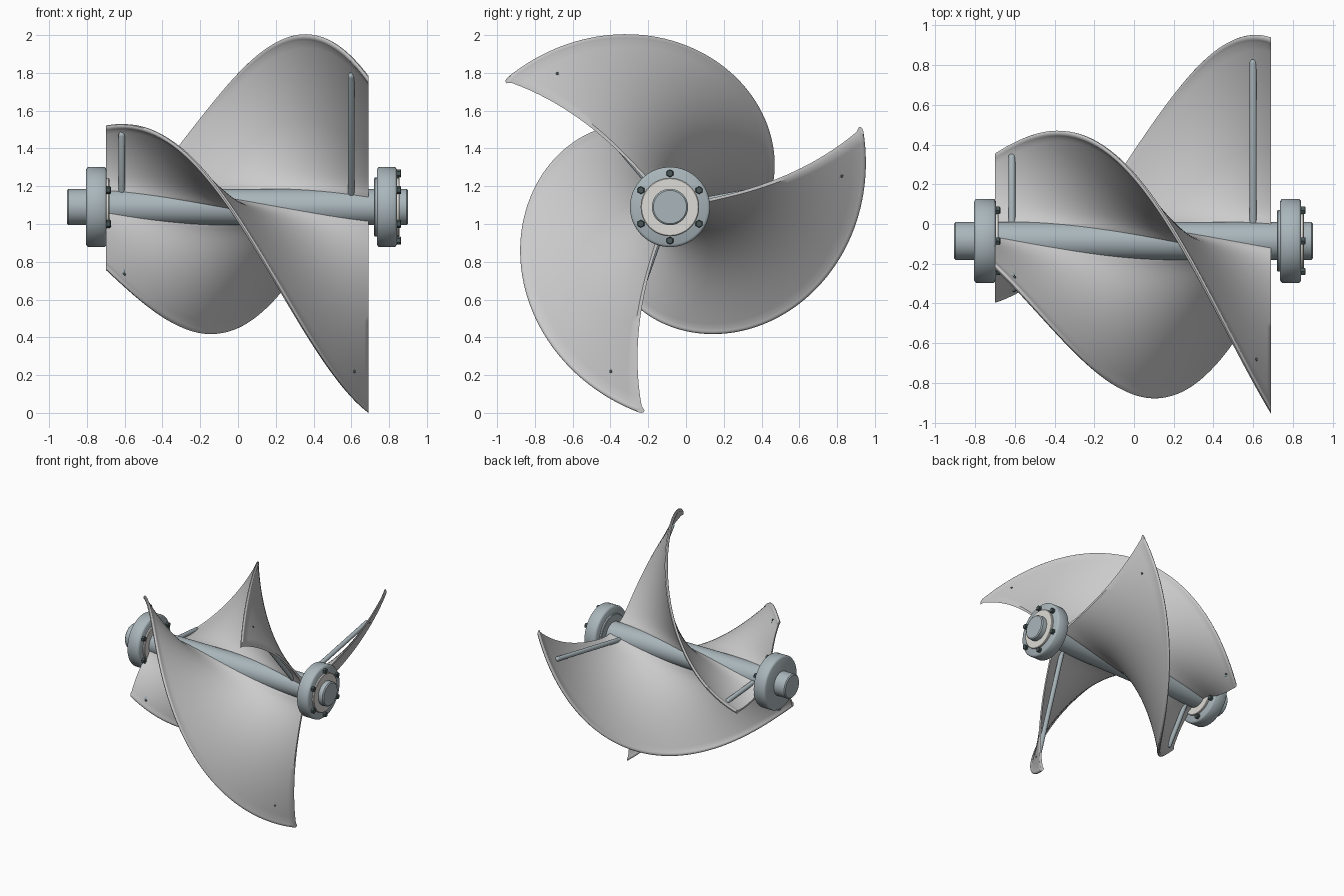
import bpy, bmesh, math
from mathutils import Vector

if "Cube" in bpy.data.objects:
    bpy.data.objects.remove(bpy.data.objects["Cube"])

CY, CZ = -0.085, 1.09          # shaft axis runs along x through this point
X0, X1 = -0.70, 0.69           # axial extent of the blades
TWIST = math.radians(154.6)


def material(name, rgb):
    m = bpy.data.materials.new(name)
    m.diffuse_color = (*rgb, 1)
    m.use_nodes = True
    m.node_tree.nodes["Principled BSDF"].inputs["Base Color"].default_value = m.diffuse_color
    return m


BLADE = material("pale_metal", (0.74, 0.75, 0.72))
STEEL = material("blue_steel", (0.40, 0.47, 0.50))
DARK = material("dark_steel", (0.07, 0.10, 0.10))
SEAL = material("seal_grey", (0.72, 0.71, 0.67))


def polar(x, r, a):
    return Vector((x, CY + r * math.cos(a), CZ + r * math.sin(a)))


def finish(bm, name, mat, angle=35):
    bmesh.ops.recalc_face_normals(bm, faces=bm.faces)
    me = bpy.data.meshes.new(name)
    bm.to_mesh(me)
    bm.free()
    ob = bpy.data.objects.new(name, me)
    bpy.context.collection.objects.link(ob)
    me.materials.append(mat)
    bpy.ops.object.select_all(action='DESELECT')
    ob.select_set(True)
    bpy.context.view_layer.objects.active = ob
    bpy.ops.object.shade_smooth_by_angle(angle=math.radians(angle))
    return ob


def skin(bm, loops, closed_ends=True):
    """Bridge equal closed loops of points into a tube."""
    rows = [[bm.verts.new(p) for p in lp] for lp in loops]
    n = len(rows[0])
    for a, b in zip(rows, rows[1:]):
        for i in range(n):
            j = (i + 1) % n
            bm.faces.new((a[i], a[j], b[j], b[i]))
    return rows


def lathe(name, profile, mat, n=64):
    """Turn (x, radius) points round the shaft axis."""
    bm = bmesh.new()
    rows = skin(bm, [[polar(x, r, math.tau * i / n) for i in range(n)] for x, r in profile])
    bm.faces.new(rows[0])
    bm.faces.new(rows[-1])
    return finish(bm, name, mat)


def rod(name, a, b, radius, mat, n=16):
    """Round rod with a softened outer end."""
    d = (b - a).normalized()
    u = d.orthogonal().normalized()
    v = d.cross(u)
    ln = (b - a).length
    prof = [(0, radius), (ln - radius, radius), (ln - radius * .5, radius * .87),
            (ln - radius * .13, radius * .5)]
    bm = bmesh.new()
    rows = skin(bm, [[a + d * t + (u * math.cos(k) + v * math.sin(k)) * r
                      for k in (math.tau * i / n for i in range(n))] for t, r in prof])
    bm.faces.new(rows[0])
    bm.faces.new(rows[-1])
    return finish(bm, name, mat, 50)


def tip(x):
    """Tip radius and angle of the conical helix at x."""
    s = (x - X0) / (X1 - X0)
    return 0.45 + 0.65 * s, math.radians(-12.8) + TWIST * s


def blade(name, phase):
    NX, NR = 72, 26
    bm = bmesh.new()
    loops = []
    for i in range(NX + 1):
        x = X0 + (X1 - X0) * i / NX
        R, th = tip(x)
        rs = [0.06 + (R - 0.035 - 0.06) * (k / NR) ** 1.3 for k in range(NR + 1)]
        rs += [R - 0.024, R - 0.014, R - 0.005, R]
        up, down = [], []
        for r in rs:
            u, e = r / R, R - r
            # thin sheet, filleted root, rolled lip at the rim
            h = 0.006 + 0.026 * math.exp(-max(r - 0.09, 0) / 0.045)
            if e < 0.03:
                h = {0: 0.003, 5: 0.008, 14: 0.011, 24: 0.009}[round(e * 1000)]
            a = th + phase - math.radians(12.5) * (1 - u ** 1.6)
            da = h * math.hypot(1, r * TWIST / (X1 - X0)) / r
            up.append(polar(x, r, a + da))
            down.append(polar(x, r, a - da))
        loops.append(up + down[::-1])
    rows = skin(bm, loops)
    m = len(rows[0])
    for row in (rows[0], rows[-1]):          # end strips
        for k in range(m // 2 - 1):
            bm.faces.new((row[k], row[k + 1], row[m - 2 - k], row[m - 1 - k]))
    # close the root, buried in the shaft
    return finish(bm, name, BLADE, 40)


# Blades, each with two straight bracing rods and their small pins
for b in range(3):
    ph = math.tau * b / 3
    blade(f"blade_{b + 1}", ph)
    for tag, x, r_end, off in (("outer", 0.60, 0.93, -1.3), ("inner", -0.615, 0.44, -1.3)):
        a = tip(x)[1] + ph + math.radians(off)
        rod(f"{tag}_brace_{b + 1}", polar(x, 0.07, a), polar(x, r_end, a), 0.018, STEEL)
        R, th = tip(x + 0.01)
        r = r_end - 0.005
        ap = th + ph - math.radians(12.5) * (1 - (r / R) ** 1.6)
        c = polar(x + 0.01, r, ap)
        t = Vector((r * TWIST / (X1 - X0), math.sin(ap), -math.cos(ap))).normalized()
        rod(f"{tag}_brace_pin_{b + 1}", c, c + t * 0.014, 0.008, DARK, 8)

# Shaft with chamfered ends
lathe("shaft", [(-0.905, 0.088), (-0.898, 0.096), (0.893, 0.096), (0.90, 0.088)], STEEL)


# Bearing flanges: housing, seal ring and six hex bolts on the +x face
def flange(name, xa, xb):
    lathe(name + "_housing", [(xa, 0.198), (xa + 0.006, 0.208), (xa + 0.012, 0.212),
                              (xb - 0.012, 0.212), (xb - 0.006, 0.208), (xb, 0.198)], STEEL)
    lathe(name + "_seal", [(xb - 0.01, 0.155), (xb + 0.010, 0.155), (xb + 0.014, 0.150)], SEAL)
    for k in range(6):
        c = polar(xb, 0.178, math.pi / 2 + k * math.pi / 3)
        bm = bmesh.new()
        rows = skin(bm, [[c + Vector((dx, r * math.cos(q), r * math.sin(q)))
                          for q in (math.pi / 6 + math.tau * i / 6 for i in range(6))]
                         for dx, r in ((-0.01, 0.021), (0.018, 0.021), (0.022, 0.017))])
        bm.faces.new(rows[0])
        bm.faces.new(rows[-1])
        finish(bm, f"{name}_bolt_{k + 1}", DARK, 20)


flange("left_flange", -0.805, -0.695)
flange("right_flange", 0.735, 0.842)
lathe("right_inner_collar", [(0.72, 0.150), (0.724, 0.155), (0.745, 0.155)], STEEL)
